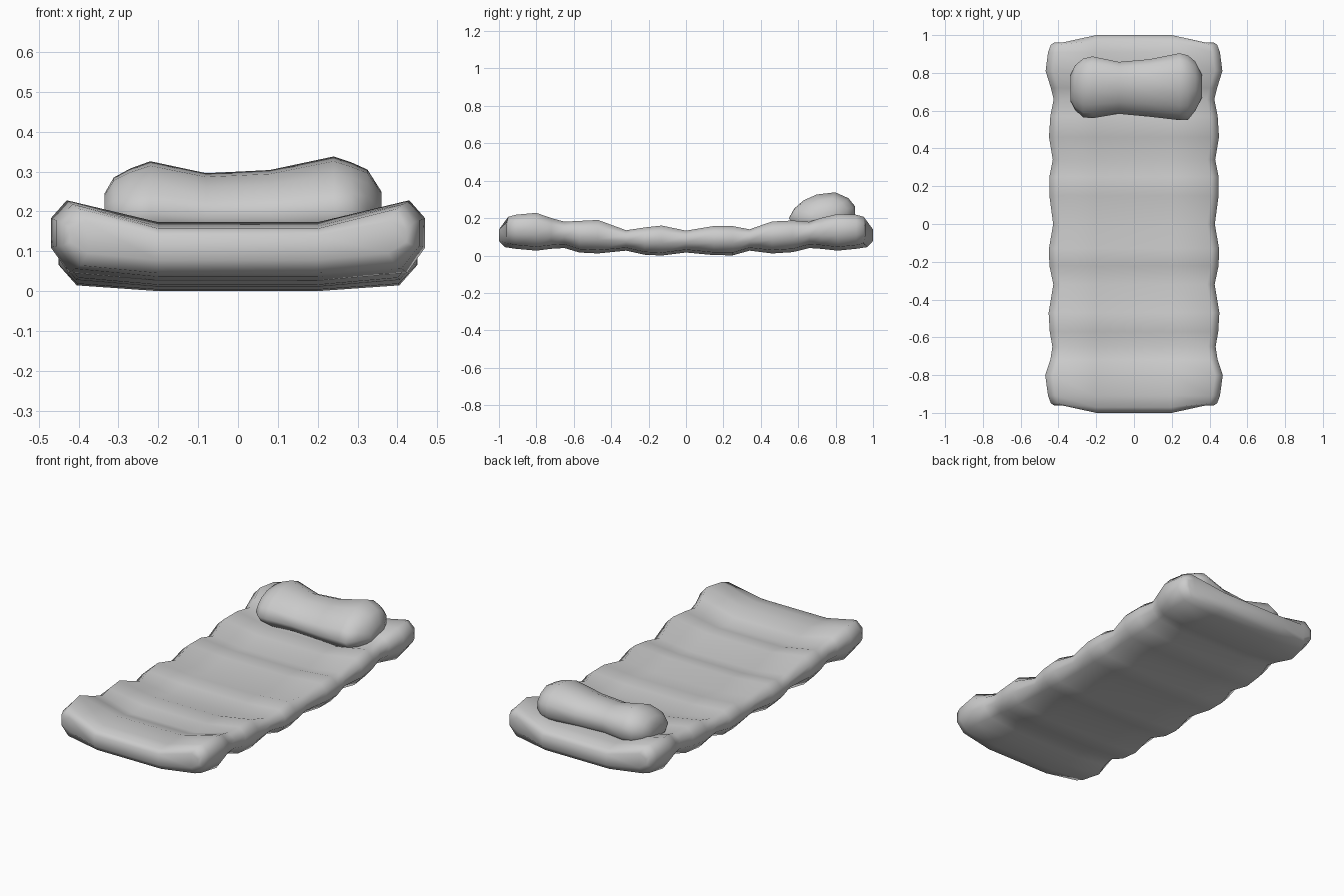
import bpy, bmesh


def loft(name, rings, caps):
    """Skin a list of equal-length closed rings; caps lists the end faces."""
    bm = bmesh.new()
    rows = [[bm.verts.new(p) for p in ring] for ring in rings]
    n = len(rows[0])
    for a, b in zip(rows, rows[1:]):
        for i in range(n):
            j = (i + 1) % n
            bm.faces.new((a[i], a[j], b[j], b[i]))
    for cap in caps:
        bm.faces.new([rows[0][i] for i in reversed(cap)])
        bm.faces.new([rows[-1][i] for i in cap])
    bmesh.ops.recalc_face_normals(bm, faces=bm.faces)
    me = bpy.data.meshes.new(name)
    bm.to_mesh(me)
    bm.free()
    for p in me.polygons:
        p.use_smooth = True
    ob = bpy.data.objects.new(name, me)
    bpy.context.collection.objects.link(ob)
    return ob


# Mattress stations: y, half width, rim top z, middle bottom z, top sag, end bow
stations = [
    (-1.00, .422, .175, .078, .035, .04),
    (-.97, .440, .207, .045, .05, .02),
    (-.91, .455, .218, .036, .055, 0),
    (-.80, .47, .228, .026, .055, 0),
    (-.72, .443, .20, .036, .052, 0),
    (-.65, .432, .181, .040, .055, 0),
    (-.57, .446, .185, .016, .038, 0),
    (-.47, .452, .19, .011, .035, 0),
    (-.32, .427, .135, .026, .025, 0),
    (-.22, .448, .150, .004, .018, 0),
    (-.13, .45, .160, .000, .016, 0),
    (.00, .428, .133, .016, .022, 0),
    (.15, .448, .158, .002, .016, 0),
    (.25, .448, .157, .001, .018, 0),
    (.34, .43, .140, .026, .025, 0),
    (.46, .45, .182, .011, .035, 0),
    (.57, .443, .187, .018, .038, 0),
    (.66, .425, .18, .040, .055, 0),
    (.72, .44, .20, .036, .052, 0),
    (.81, .468, .222, .026, .05, 0),
    (.91, .455, .218, .036, .05, 0),
    (.97, .440, .207, .045, .05, -.02),
    (1.00, .422, .175, .078, .035, -.04),
]
rings = []
for y, w, zt, zb, sag, bow in stations:
    ze = zb + .012 + sag * .15         # rim underside is slightly raised
    h = zt - ze
    half = [(.2, y, zb), (w - .045, y + bow, ze), (w, y + bow, ze + h * .35),
            (w, y + bow, ze + h * .75), (w - .04, y + bow, zt), (.2, y, zt - sag)]
    rings.append(half + [(-x, yy, z) for x, yy, z in reversed(half)])
# Bowed end faces are built as upright strips
loft("mattress", rings, [(0, 5, 6, 11), (0, 1, 4, 5), (1, 2, 3, 4),
                         (6, 7, 10, 11), (7, 8, 9, 10)])

# Pillow stations along x: x, front y, back y, top z, bottom z
pillow = [
    (-.335, .65, .79, .245, .175),
    (-.312, .605, .84, .285, .155),
    (-.27, .565, .875, .308, .145),
    (-.22, .56, .887, .326, .14),
    (-.08, .583, .858, .296, .14),
    (.08, .568, .872, .304, .14),
    (.24, .55, .904, .338, .14),
    (.285, .55, .893, .323, .145),
    (.325, .60, .86, .305, .155),
    (.36, .67, .79, .25, .175),
]
# Rounded cross-section as fractions of depth and height
profile = [(.12, 0), (.86, 0), (1, .3), (1, .62), (.9, .84), (.7, 1),
           (.42, .94), (.22, .78), (.08, .56), (0, .3)]
loft("pillow", [[(x, a + u * (b - a), zb + v * (zt - zb)) for u, v in profile]
                for x, a, b, zt, zb in pillow], [range(len(profile))])
